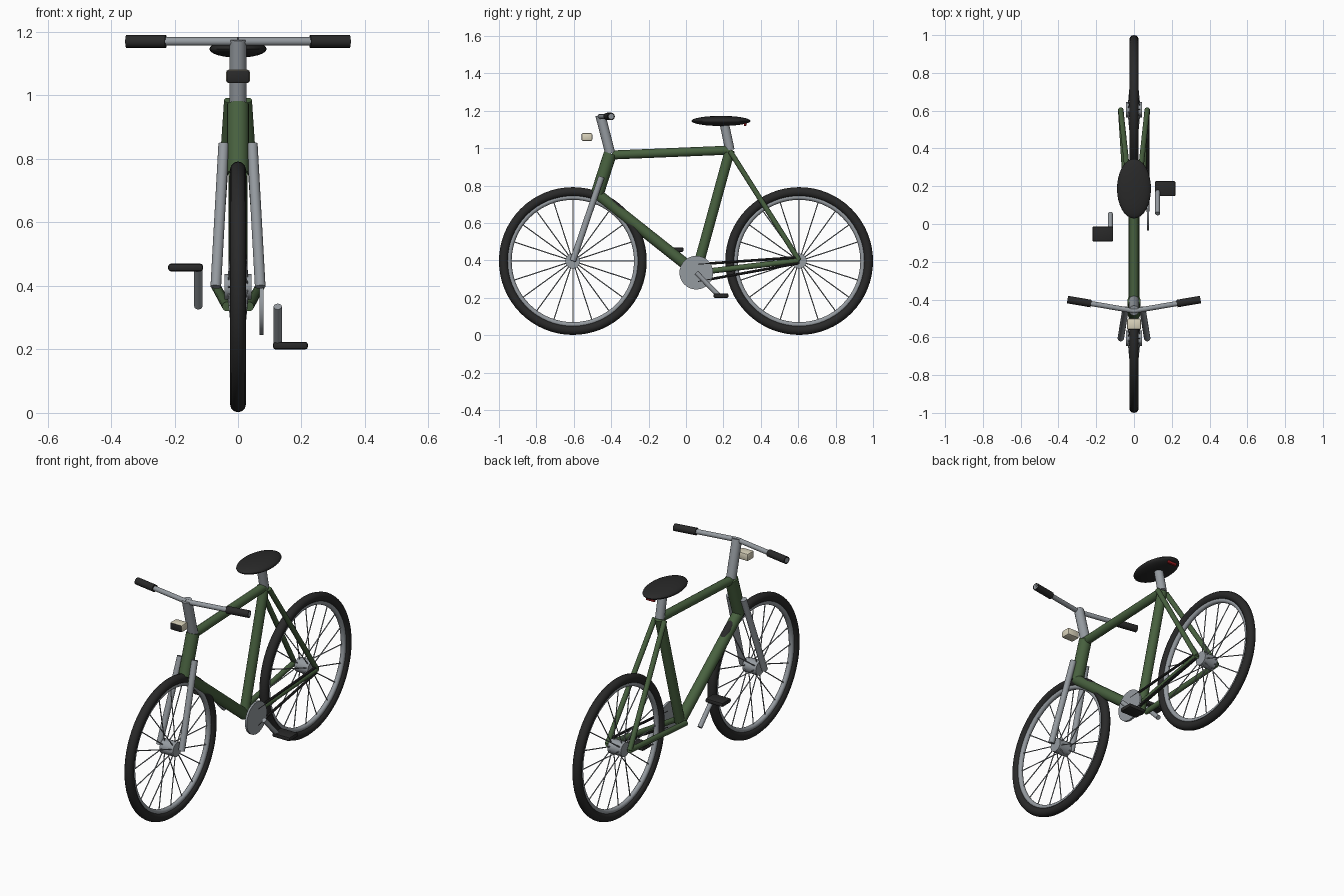
import bpy, bmesh, math
from mathutils import Vector, Matrix

if "Cube" in bpy.data.objects:
    bpy.data.objects.remove(bpy.data.objects["Cube"])


def material(name, rgb):
    m = bpy.data.materials.new(name)
    m.use_nodes = True
    m.diffuse_color = (*rgb, 1)
    m.node_tree.nodes["Principled BSDF"].inputs["Base Color"].default_value = (*rgb, 1)
    return m


GREEN = material("frame green", (0.065, 0.12, 0.05))
SILVER = material("silver metal", (0.3, 0.325, 0.35))
BLACK = material("black rubber", (0.022, 0.022, 0.022))
CREAM = material("cream lamp", (0.7, 0.65, 0.5))
RED = material("red reflector", (0.35, 0.012, 0.015))


def finish(name, bm, *mats):
    mesh = bpy.data.meshes.new(name)
    bm.to_mesh(mesh)
    bm.free()
    obj = bpy.data.objects.new(name, mesh)
    bpy.context.collection.objects.link(obj)
    for m in mats:
        mesh.materials.append(m)
    bpy.ops.object.select_all(action="DESELECT")
    obj.select_set(True)
    bpy.context.view_layer.objects.active = obj
    bpy.ops.object.shade_smooth_by_angle(angle=math.radians(40))
    return obj


def add_tube(bm, a, b, r, sides=16):
    a, b = Vector(a), Vector(b)
    turn = (b - a).to_track_quat("Z", "Y").to_matrix().to_4x4()
    bmesh.ops.create_cone(bm, cap_ends=True, segments=sides, radius1=r, radius2=r,
                          depth=(b - a).length,
                          matrix=Matrix.Translation((a + b) / 2) @ turn)


def tube(name, a, b, r, mat, sides=16):
    bm = bmesh.new()
    add_tube(bm, a, b, r, sides)
    return finish(name, bm, mat)


def box(name, center, size, bevel, *mats):
    bm = bmesh.new()
    bmesh.ops.create_cube(bm, size=1, matrix=Matrix.Translation(center) @ Matrix.Diagonal((*size, 1)))
    bmesh.ops.bevel(bm, geom=bm.edges[:], offset=bevel, segments=2, profile=0.5, affect="EDGES")
    if len(mats) > 1:
        for f in bm.faces:
            f.normal_update()
            f.material_index = int(f.normal.y < -0.5)
    return finish(name, bm, *mats)


def ring(name, center, major, minor, mat):
    bpy.ops.mesh.primitive_torus_add(location=center, rotation=(0, math.pi / 2, 0), major_radius=major,
                                     minor_radius=minor, major_segments=64, minor_segments=12)
    obj = bpy.context.object
    obj.name = name
    obj.data.materials.append(mat)
    bpy.ops.object.shade_smooth_by_angle(angle=math.radians(60))


# Key points on the centre plane
AXLE_Y, AXLE_Z = 0.605, 0.397
crank = Vector((0, 0.055, 0.335))
seat_top = Vector((0, 0.235, 0.99))
head_top = Vector((0, -0.405, 0.972))
head_low = Vector((0, -0.475, 0.755))

# Wheels
for label, y in (("front", -AXLE_Y), ("rear", AXLE_Y)):
    c = Vector((0, y, AXLE_Z))
    ring(label + "_tire", c, 0.37, 0.025, BLACK)
    ring(label + "_rim", c, 0.341, 0.014, SILVER)
    tube(label + "_hub", c - Vector((0.042, 0, 0)), c + Vector((0.042, 0, 0)), 0.04, SILVER, 20)
    spokes = bmesh.new()
    for i in range(20):
        a = i * math.tau / 20
        d = Vector((0, math.cos(a), math.sin(a)))
        flange = Vector((0.03 if i % 2 else -0.03, 0, 0))
        add_tube(spokes, c + flange + d * 0.03, c + d * 0.34, 0.003, 6)
    finish(label + "_spokes", spokes, SILVER)

# Frame
tube("head_tube", head_low, head_top, 0.035, GREEN)
tube("top_tube", head_top + Vector((0, 0.01, -0.008)), seat_top, 0.024, GREEN)
tube("down_tube", head_low, crank, 0.03, GREEN)
tube("seat_tube", crank, seat_top, 0.027, GREEN)
for side, s in (("left", 1), ("right", -1)):
    dropout = (s * 0.07, AXLE_Y, AXLE_Z + 0.003)
    tube(side + "_seat_stay", (s * 0.03, 0.235, 0.985), dropout, 0.014, GREEN)
    tube(side + "_chain_stay", (s * 0.035, 0.055, 0.335), dropout, 0.015, GREEN)
    tube(side + "_fork_blade", (s * 0.045, -0.452, 0.847), (s * 0.07, -AXLE_Y, AXLE_Z), 0.017, SILVER)

# Handlebar, stem and grips
tube("stem", head_top, (0, -0.458, 1.178), 0.027, SILVER)
bar_mid = Vector((0, -0.46, 1.17))
for side, s in (("left", 1), ("right", -1)):
    tip = Vector((s * 0.352, -0.4, 1.17))
    tube(side + "_handlebar", bar_mid, tip, 0.0135, SILVER)
    tube(side + "_grip", bar_mid.lerp(tip, 0.645), tip, 0.02, BLACK)

# Headlamp with a dark front
box("headlamp", (0, -0.53, 1.06), (0.075, 0.058, 0.042), 0.008, CREAM, BLACK)

# Seat, post and reflector
tube("seat_post", seat_top, (0, 0.203, 1.14), 0.025, SILVER)
bm = bmesh.new()
bmesh.ops.create_uvsphere(bm, u_segments=32, v_segments=16, radius=1,
                          matrix=Matrix.Translation((0, 0.187, 1.146)) @ Matrix.Diagonal((0.09, 0.158, 0.027, 1)))
finish("seat", bm, BLACK)
box("reflector", (0, 0.316, 1.129), (0.055, 0.014, 0.018), 0.003, RED)

# Chainring and chain
tube("chainring", crank + Vector((0.068, 0, 0)), crank + Vector((0.08, 0, 0)), 0.09, SILVER, 32)
tube("upper_chain", (0.074, 0.065, 0.38), (0.074, 0.6, 0.417), 0.007, BLACK, 8)
tube("lower_chain", (0.074, 0.065, 0.288), (0.074, 0.6, 0.385), 0.007, BLACK, 8)

# Cranks and pedals
for side, s in (("left", 1), ("right", -1)):
    hub = crank + Vector((s * 0.125, 0, 0))
    end = hub + Vector((0, s * 0.12, -s * 0.123))
    tube(side + "_crank", hub, end, 0.013, SILVER)
    box(side + "_pedal", end + Vector((s * 0.04, 0.012, 0)), (0.11, 0.08, 0.024), 0.008, BLACK)
